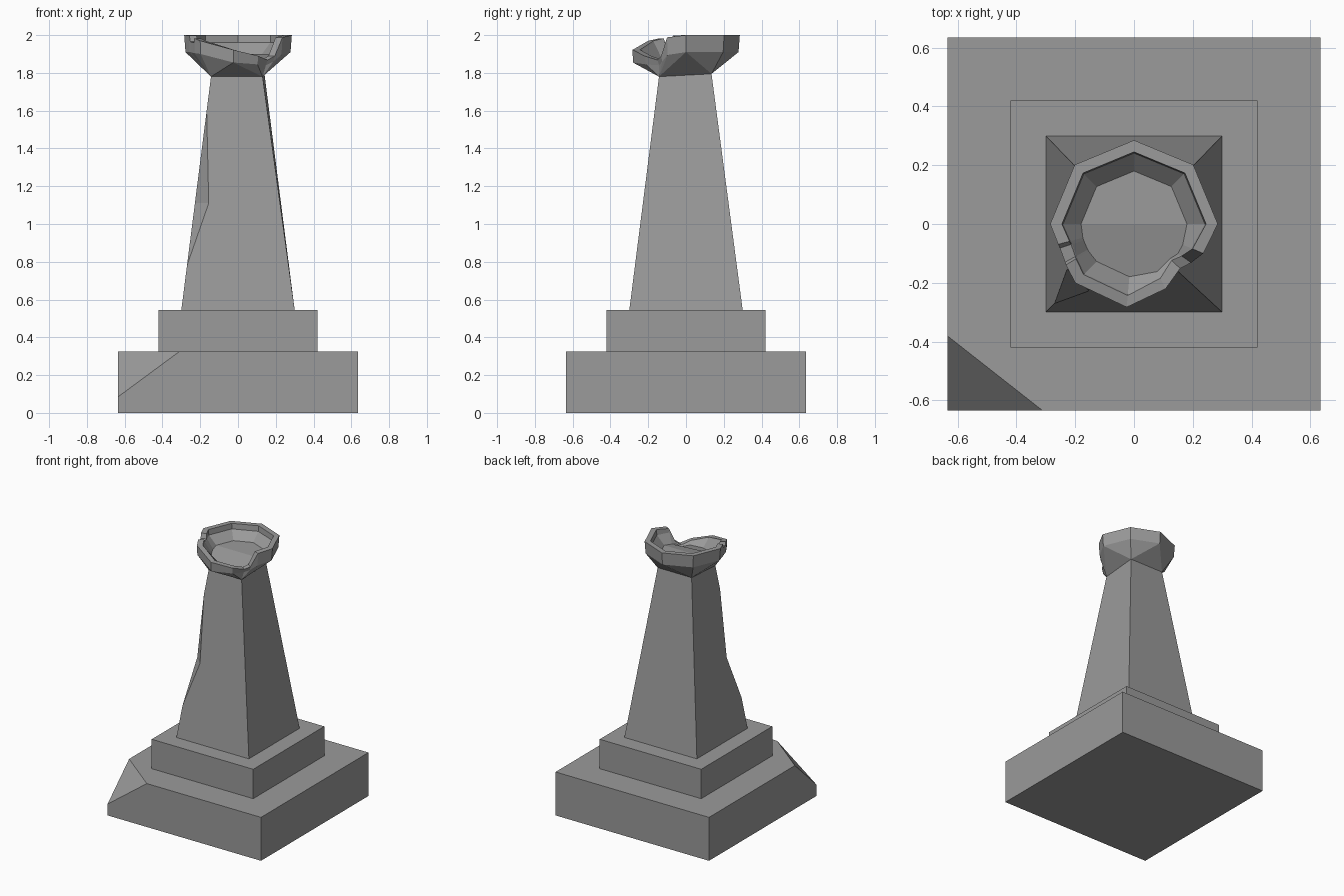
import bpy, bmesh
from math import radians, cos, sin
from mathutils import Vector

if "Cube" in bpy.data.objects:
    bpy.data.objects.remove(bpy.data.objects["Cube"])

stone = bpy.data.materials.new("dark_stone")
stone.diffuse_color = (0.325, 0.325, 0.325, 1)
stone.use_nodes = True
stone.node_tree.nodes["Principled BSDF"].inputs["Base Color"].default_value = stone.diffuse_color


def finish(name, bm):
    bmesh.ops.recalc_face_normals(bm, faces=bm.faces)
    mesh = bpy.data.meshes.new(name)
    bm.to_mesh(mesh)
    bm.free()
    mesh.materials.append(stone)
    obj = bpy.data.objects.new(name, mesh)
    bpy.context.collection.objects.link(obj)
    return obj


def block(half, z0, z1):
    bm = bmesh.new()
    bmesh.ops.create_cube(bm, size=1)
    for v in bm.verts:
        v.co = (v.co.x * 2 * half, v.co.y * 2 * half, z1 if v.co.z > 0 else z0)
    return bm


# Base plinth with one broken corner
bm = block(0.635, 0, 0.325)
a = Vector((-0.635, -0.38, 0.325))
b = Vector((-0.31, -0.635, 0.325))
c = Vector((-0.635, -0.635, 0.085))
n = (b - a).cross(c - a)
if n.dot(Vector((-1, -1, 1))) < 0:
    n = -n
bmesh.ops.bisect_plane(bm, geom=bm.verts[:] + bm.edges[:] + bm.faces[:],
                       plane_co=a, plane_no=n, clear_outer=True)
bmesh.ops.holes_fill(bm, edges=[e for e in bm.edges if e.is_boundary])
finish("base_plinth", bm)

# Upper step
finish("upper_step", block(0.42, 0.325, 0.545))


# Tapered shaft with a chip out of its front left edge
def half(z):
    return 0.30 - 0.157 * (z - 0.545) / 1.235


bm = bmesh.new()
TOP = [(0.14, 0.135, 1.795), (-0.141, 0.135, 1.795),
       (-0.143, -0.143, 1.78), (0.13, -0.143, 1.78)]
bottom = [bm.verts.new((x * 0.3, y * 0.3, 0.545))
          for x, y in ((1, 1), (-1, 1), (-1, -1), (1, -1))]
top = [bm.verts.new(p) for p in TOP]
low = bm.verts.new((-half(0.78), -half(0.78), 0.78))
high = bm.verts.new((-half(1.6), -half(1.6), 1.6))
h = half(1.11)
chip_front = bm.verts.new((-0.155, -h, 1.11))
chip_side = bm.verts.new((-h, -0.155, 1.11))
for f in (bottom, top,
          (bottom[0], bottom[1], top[1], top[0]),
          (bottom[3], bottom[0], top[0], top[3]),
          (bottom[2], bottom[3], top[3], top[2], high, chip_front, low),
          (bottom[1], bottom[2], low, chip_side, high, top[2], top[1]),
          (low, chip_front, chip_side), (high, chip_front, chip_side)):
    bm.faces.new(f)
finish("shaft", bm)

# Bowl: columns of (angle, widest radius, its height, rim radius, rim height)
columns = [(t, 0.278, 1.91, 0.285, 2.0) for t in (0, 45, 90, 135, 180)]
columns += [
    (195, 0.267, 1.91, 0.267, 1.998), (198, 0.265, 1.91, 0.265, 1.965),
    (209, 0.268, 1.905, 0.268, 1.96), (211, 0.27, 1.905, 0.27, 1.983),
    (225, 0.28, 1.90, 0.283, 1.97), (265, 0.282, 1.855, 0.284, 1.922),
    (296, 0.235, 1.845, 0.245, 1.89), (316, 0.205, 1.84, 0.218, 1.868),
    (326, 0.225, 1.86, 0.235, 1.89), (337, 0.25, 1.895, 0.256, 1.988)]

bm = bmesh.new()
corners = [bm.verts.new(p) for p in TOP]
rows = []
for t, r_mid, z_mid, r_rim, z_rim in columns:
    t = radians(t)
    r_in = r_rim - 0.04
    r_floor = min(0.18, r_in - 0.008)
    z_low = min(1.96, z_rim - 0.004)
    z_floor = min(1.90 + 0.2 * min(0, r_floor * sin(t)), z_rim - 0.008)
    profile = ((r_mid, z_mid), (r_rim, z_rim), (r_in, z_rim),
               (r_in - 0.004, z_low), (r_floor, z_floor))
    rows.append([bm.verts.new((r * cos(t), r * sin(t), z)) for r, z in profile])

count = len(rows)
quadrant = []
for i in range(count):
    p, q = rows[i], rows[(i + 1) % count]
    end = columns[i + 1][0] if i + 1 < count else 360
    k = int((columns[i][0] + end) / 2 // 90)
    quadrant.append(k)
    bm.faces.new((corners[k], q[0], p[0]))
    for j in range(4):
        bm.faces.new((p[j], q[j], q[j + 1], p[j + 1]))
for i in range(count):
    if quadrant[i] != quadrant[i - 1]:
        bm.faces.new((corners[quadrant[i - 1]], corners[quadrant[i]], rows[i][0]))
bm.faces.new(corners)

# Bowl floor: level at the back, sloping down towards the broken front
floor = [r[-1] for r in rows]
bm.faces.new(floor[:5])
bm.faces.new(floor[4:] + floor[:1])
finish("broken_bowl", bm)
